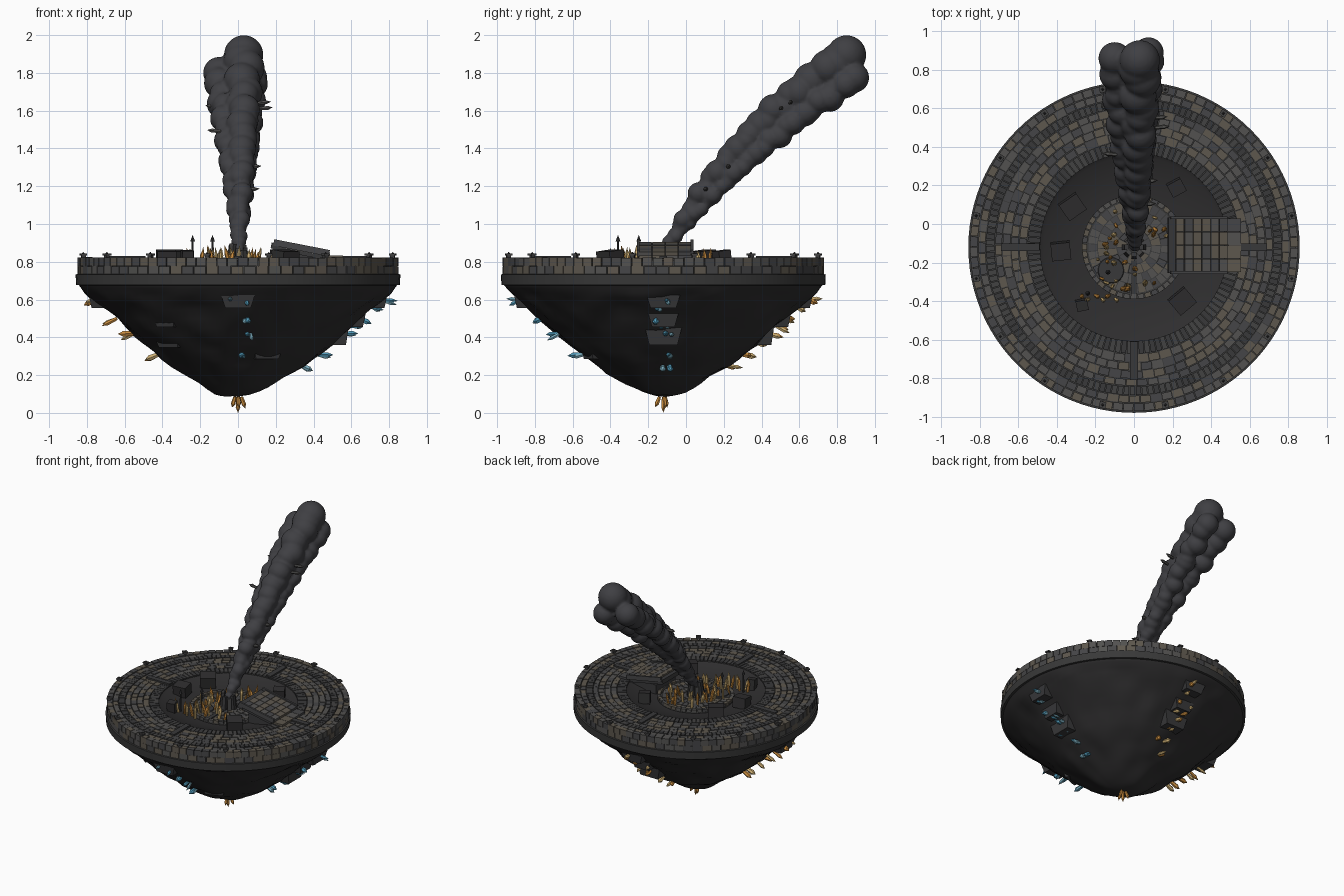
import bpy, bmesh, math, random
from mathutils import Vector, Matrix, noise

if "Cube" in bpy.data.objects:
    bpy.data.objects.remove(bpy.data.objects["Cube"])

random.seed(4)
CY = -0.12  # disc axis is x=0, y=CY
TAU = math.tau


def mat(name, r, g, b):
    m = bpy.data.materials.new(name)
    m.diffuse_color = (r, g, b, 1)
    m.use_nodes = True
    m.node_tree.nodes["Principled BSDF"].inputs["Base Color"].default_value = m.diffuse_color
    return m


ROCK = mat("dark_rock", .028, .027, .028)
BASE = mat("mortar", .04, .04, .04)
STONE = [mat("stone_grey", .085, .083, .08), mat("stone_brown", .11, .095, .075),
         mat("stone_dark", .06, .06, .063)]
DARK = [mat("basalt", .04, .04, .042), mat("basalt_light", .055, .054, .054)]
SMOKE = mat("smoke", .05, .05, .056)
AMBER = [mat("amber", .6, .27, .05), mat("pale_amber", .6, .42, .17)]
BLUE = [mat("blue", .08, .32, .48), mat("pale_blue", .2, .42, .52)]


def finish(bm, name, mats, smooth=None):
    bmesh.ops.recalc_face_normals(bm, faces=bm.faces)
    me = bpy.data.meshes.new(name)
    bm.to_mesh(me)
    bm.free()
    ob = bpy.data.objects.new(name, me)
    bpy.context.collection.objects.link(ob)
    for m in mats:
        me.materials.append(m)
    if smooth:
        bpy.ops.object.select_all(action='DESELECT')
        ob.select_set(True)
        bpy.context.view_layer.objects.active = ob
        bpy.ops.object.shade_smooth_by_angle(angle=math.radians(smooth))
    return ob


def polar(r, a, z):
    return Vector((r * math.cos(a), CY + r * math.sin(a), z))


def lathe(name, profile, m, seg=96, rough=0.0):
    bm = bmesh.new()
    rings = []
    for r, z in profile:
        ring = []
        for i in range(seg if r > 0 else 1):
            p = polar(r, TAU * i / seg, z)
            if rough and z < .66:
                p += (p - Vector((0, CY, .7))).normalized() * rough * noise.noise(p * 7)
            ring.append(bm.verts.new(p))
        rings.append(ring)
    for a, b in zip(rings, rings[1:]):
        for i in range(seg):
            q = [a[i % len(a)], a[(i + 1) % len(a)], b[(i + 1) % len(b)], b[i % len(b)]]
            bm.faces.new(list(dict.fromkeys(q)))
    return finish(bm, name, [m], 35)


def box(bm, mtx, size, idx=0, taper=1.0):
    g = bmesh.ops.create_cube(bm, size=1)['verts']
    for v in g:
        k = taper if v.co.z < 0 else 1
        v.co = mtx @ Vector((v.co.x * size[0] * k, v.co.y * size[1] * k, v.co.z * size[2]))
    for f in {f for v in g for f in v.link_faces}:
        f.material_index = idx


def course(bm, r0, r1, z0, z1, n, nm, jitter=.003, gap=.004):
    # one ring of wedge-shaped blocks
    off = random.random()
    for i in range(n):
        a0, a1 = TAU * (i + off) / n, TAU * (i + 1 + off) / n
        g = gap / (r0 + r1)
        dz = random.uniform(-jitter, 0)
        v = [bm.verts.new(polar(r, a, z)) for z in (z0, z1 + dz)
             for r, a in ((r0 + gap / 2, a0 + g), (r1 - gap / 2, a0 + g),
                          (r1 - gap / 2, a1 - g), (r0 + gap / 2, a1 - g))]
        k = random.randrange(nm)
        for q in ((0, 1, 2, 3), (4, 5, 6, 7), (0, 1, 5, 4), (1, 2, 6, 5), (2, 3, 7, 6), (3, 0, 4, 7)):
            bm.faces.new([v[j] for j in q]).material_index = k


def crystal(bm, base, direction, length, rad, idx=0):
    rot = Vector(direction).to_track_quat('Z', 'Y').to_matrix()
    rings = [[bm.verts.new(Vector(base) + rot @ Vector((r * math.cos(TAU * i / 6), r * math.sin(TAU * i / 6), h * length)))
              for i in range(6)] for r, h in ((rad * .75, 0), (rad, .65))]
    tip = bm.verts.new(Vector(base) + rot @ Vector((0, 0, length)))
    bm.faces.new(rings[0]).material_index = idx
    for i in range(6):
        j = (i + 1) % 6
        bm.faces.new((rings[0][i], rings[0][j], rings[1][j], rings[1][i])).material_index = idx
        bm.faces.new((rings[1][i], rings[1][j], tip)).material_index = idx


# Rock underside, and the masonry body with the sunken crater
BOWL = [(0, .07), (.06, .082), (.12, .108), (.2, .155), (.3, .218), (.4, .285), (.5, .365),
        (.6, .452), (.7, .545), (.78, .61), (.83, .66), (.845, .68)]
fine = [(a[0] + (b[0] - a[0]) * t, a[1] + (b[1] - a[1]) * t) for a, b in zip(BOWL, BOWL[1:]) for t in (0, .5)]
lathe("rock_underside", fine + [BOWL[-1]], ROCK, rough=.022)
lathe("rim_band", [(.835, .675), (.857, .677), (.86, .733), (.842, .736), (.842, .81), (.49, .81), (.485, .80)], BASE)
lathe("crater_floor", [(.487, .81), (.47, .80), (.36, .775), (.28, .76), (0, .755)], ROCK)

# Concentric paving and rim wall
bm = bmesh.new()
for r0, r1, n in ((.555, .598, 60), (.598, .641, 66), (.641, .684, 72), (.684, .722, 78), (.77, .81, 88)):
    course(bm, r0, r1, .80, .82, n, 3)
course(bm, .81, .853, .778, .824, 96, 3)
course(bm, .80, .853, .736, .778, 80, 3)
finish(bm, "ring_paving", STONE)
bm = bmesh.new()
course(bm, .485, .555, .79, .821, 110, 2)
course(bm, .722, .77, .80, .822, 150, 2)
for k in range(4):  # radial straps
    a = TAU * k / 4
    box(bm, Matrix.Translation(polar(.59, a, .815)) @ Matrix.Rotation(a, 4, 'Z'), (.2, .04, .03))
finish(bm, "dark_courses", DARK)

# Small posts around the rim
bm = bmesh.new()
for k in range(16):
    a = TAU * (k + .5) / 16
    rot = Matrix.Rotation(a, 4, 'Z')
    box(bm, Matrix.Translation(polar(.835, a, .828)) @ rot, (.022, .022, .016))
    box(bm, Matrix.Translation(polar(.835, a, .838)) @ rot, (.034, .034, .009), 1)
    bmesh.ops.create_cone(bm, segments=4, radius1=.01, radius2=0, depth=.012, cap_ends=True,
                          matrix=Matrix.Translation(polar(.835, a, .847)))
finish(bm, "rim_posts", DARK)

# Sunken centre dais
lathe("dais_base", [(.27, .75), (.27, .768), (0, .768)], BASE, 64)
bm = bmesh.new()
for r0, r1, n in ((.04, .09, 12), (.09, .14, 20), (.14, .19, 28), (.19, .24, 36)):
    course(bm, r0, r1, .76, .776, n, 3)
course(bm, .243, .272, .755, .788, 44, 3)
finish(bm, "dais_paving", STONE)
bm = bmesh.new()
box(bm, Matrix.Translation((0, CY - .17, .774)), (.03, .2, .012))
bmesh.ops.create_cone(bm, segments=24, radius1=.07, radius2=.065, depth=.014, cap_ends=True,
                      matrix=Matrix.Translation((-.12, -.24, .775)))
for k in range(8):  # broken vent collar
    a = TAU * k / 8
    h = random.uniform(.09, .15)
    box(bm, Matrix.Translation(polar(.045, a, .765 + h / 2)) @ Matrix.Rotation(a, 4, 'Z')
        @ Matrix.Rotation(-.12, 4, 'Y'), (.022, .028, h), k % 2)
finish(bm, "vent_and_inlays", DARK)

# Tilted broken bridge slab on a wedge
slab = Matrix.Translation((.335, -.11, .868)) @ Matrix.Rotation(math.radians(11), 4, 'Y')
bm = bmesh.new()
for i in range(6):
    for j in range(4):
        box(bm, slab @ Matrix.Translation((-.1 + i * .046, -.105 + j * .07, 0)),
            (.043, .067, .028), random.randrange(3))
for s in (-1, 1):
    box(bm, slab @ Matrix.Translation((0, s * .142, .006)), (.3, .014, .034), 2)
for j in range(4):
    box(bm, Matrix.Translation((.51, -.215 + j * .07, .822)), (.09, .067, .024), random.randrange(3))
finish(bm, "bridge_slab", STONE)
bm = bmesh.new()
box(bm, slab @ Matrix.Translation((-.01, 0, -.022)), (.28, .28, .02))
box(bm, slab @ Matrix.Translation((-.14, 0, -.012)), (.04, .29, .03))
box(bm, Matrix.Translation((.36, -.11, .80)), (.22, .24, .07))
finish(bm, "bridge_support", DARK)

# Loose boulders in the crater
bm = bmesh.new()
for x, y, s, a in ((-.38, -.14, .1, .1), (-.32, .09, .11, .6), (.22, .19, .08, .5), (.25, -.4, .11, .7), (-.27, -.42, .06, .2)):
    box(bm, Matrix.Translation((x, y, .82)) @ Matrix.Rotation(a, 4, 'Z') @ Matrix.Rotation(.12, 4, 'X'), (s, s * .9, .08))
finish(bm, "crater_boulders", [ROCK])

# Amber crystals in the dais, with small finials
bm = bmesh.new()
for i in range(38):
    a, r = random.uniform(.3, 5.4), random.uniform(.09, .25)
    p = polar(r, a, .765)
    if p.x > .17:
        continue
    crystal(bm, p, (random.uniform(-.25, .25), random.uniform(-.25, .25), 1),
            random.uniform(.07, .13), random.uniform(.008, .014), i % 2)
for i in range(6):
    crystal(bm, (-.27 + .035 * i, -.37 - .02 * (i % 2), .765), (random.uniform(-.2, .2), -.1, 1), .11, .012, i % 2)
finish(bm, "dais_crystals", AMBER)
bm = bmesh.new()
for x, y in ((-.24, -.36), (-.135, -.25)):
    bmesh.ops.create_cone(bm, segments=8, radius1=.007, radius2=.005, depth=.14, cap_ends=True,
                          matrix=Matrix.Translation((x, y, .84)))
    bmesh.ops.create_cone(bm, segments=8, radius1=.013, radius2=0, depth=.035, cap_ends=True,
                          matrix=Matrix.Translation((x, y, .925)))
finish(bm, "dais_finials", DARK)


# Ledges and crystals hanging from the underside on four sides
def bowl_r(z):
    for (r0, z0), (r1, z1) in zip(BOWL, BOWL[1:]):
        if z0 <= z <= z1:
            return r0 + (r1 - r0) * (z - z0) / (z1 - z0)


ledges, amber, blue = bmesh.new(), bmesh.new(), bmesh.new()
for side, (n, target) in enumerate(((3, blue), (3, amber), (1, amber), (1, blue))):
    a = TAU * side / 4
    rot = Matrix.Rotation(a, 4, 'Z')
    for z, w, h in ((.59, .18, .07), (.49, .16, .07), (.41, .2, .1))[:n]:
        box(ledges, Matrix.Translation(polar(bowl_r(z) - .025, a, z)) @ rot, (.12, w, h), 0, .75)
    for z in (.6, .56, .5, .46, .42, .37, .31, .25)[::1 if n == 3 else 2]:
        for k in range(2):
            b = a + random.uniform(-.05, .07) / bowl_r(z)
            out = Vector((math.cos(b), math.sin(b), random.uniform(-.55, .1)))
            crystal(target, polar(bowl_r(z) - .01, b, z), out, random.uniform(.05, .09),
                    random.uniform(.011, .018), k)
for x, y, z, w in ((-.33, -.42, .37, .18), (.13, -.45, .31, .16), (-.3, -.5, .48, .14)):
    a = math.atan2(y - CY, x)
    box(ledges, Matrix.Translation(polar(bowl_r(z) - .045, a, z)) @ Matrix.Rotation(a, 4, 'Z'), (.1, w, .05), 0, .8)
for dx, dy, ln in ((0, 0, .085), (.35, .1, .065), (-.3, .2, .06), (.05, -.4, .06)):
    crystal(amber, (dx * .05, CY + dy * .05, .085), (dx, dy, -1), ln, .012, 0)
finish(ledges, "underside_ledges", DARK)
finish(amber, "underside_amber_crystals", AMBER)
finish(blue, "underside_blue_crystals", BLUE)

# Smoke plume: three strands of puffs fused by remeshing
START = Vector((0, -.11, .86))
bm = bmesh.new()
for end, bend, r1, ph in (((.03, .85, 1.895), (.035, .18, 1.42), .105, 0), ((-.1, .86, 1.80), (-.04, .25, 1.42), .085, 2),
                          ((.075, .89, 1.775), (.06, .27, 1.36), .08, 4)):
    end, bend = Vector(end), Vector(bend)
    for i in range(27):
        t = i / 26
        p = START * (1 - t) ** 2 + bend * 2 * t * (1 - t) + end * t * t
        r = .03 + (r1 - .03) * t ** .8
        if i < 26:
            p += Vector((math.sin(i * 1.9 + ph), math.cos(i * 2.3 + ph), math.sin(i * 2.9))) * r * .14
            r *= .95 + .1 * math.sin(i * 2.1 + ph)
        bmesh.ops.create_icosphere(bm, subdivisions=3, radius=r, matrix=Matrix.Translation(p))
plume = finish(bm, "smoke_plume", [SMOKE])
rm = plume.modifiers.new("fuse", 'REMESH')
rm.mode = 'VOXEL'
rm.voxel_size = .011
rm.use_smooth_shade = True

# Stone shards caught in the smoke
bm = bmesh.new()
for x, y, z, d in ((.1, .55, 1.64, 1), (.11, .5, 1.61, 1), (-.09, .36, 1.49, -1), (-.1, .6, 1.62, -1),
                   (.04, .1, 1.18, 1), (-.08, .72, 1.72, -1), (.05, .22, 1.3, 1)):
    crystal(bm, (x, y, z), (d, .1, .1), .075, .012, 0)
finish(bm, "smoke_shards", STONE)
